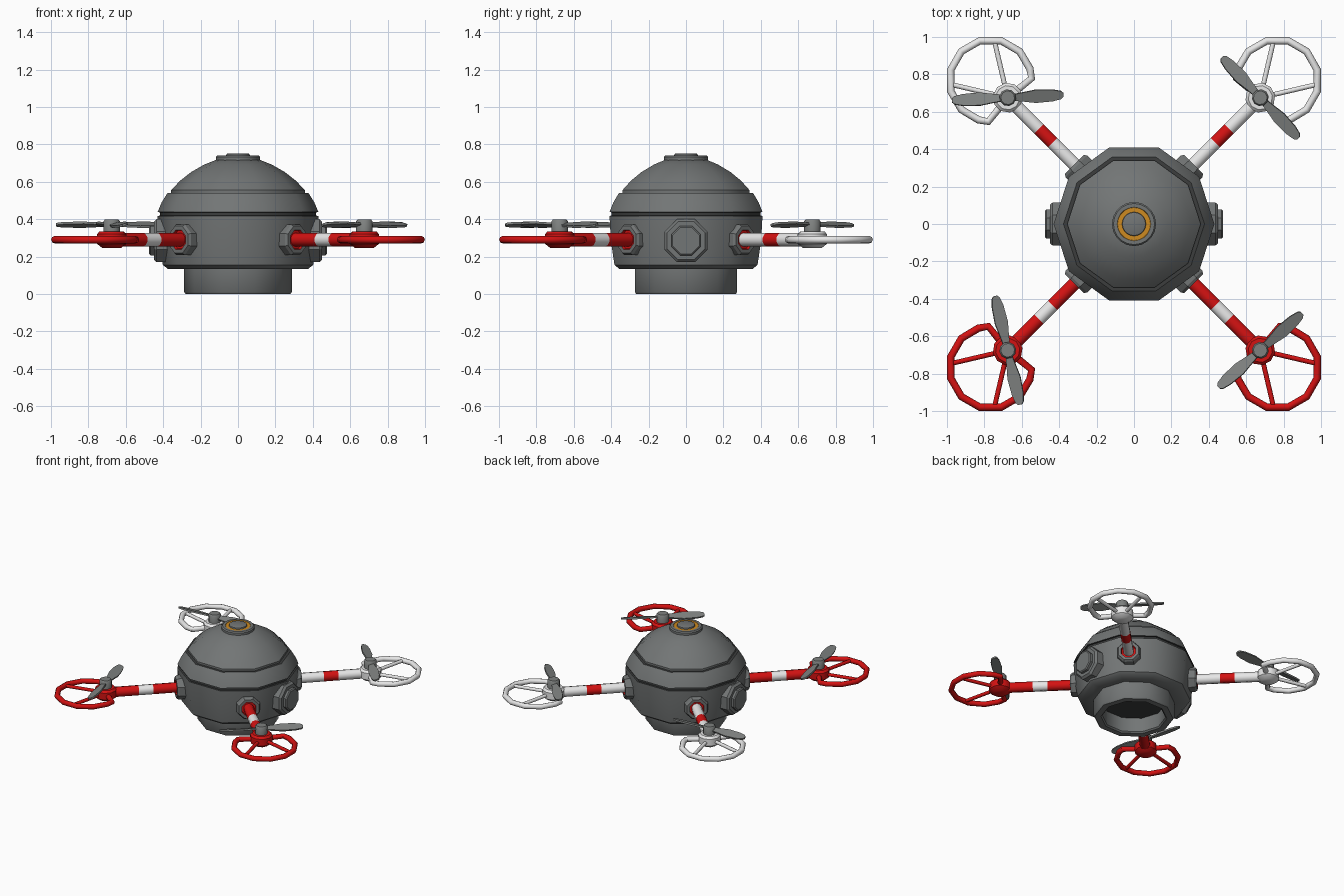
import bpy, bmesh, math
from mathutils import Matrix, Vector

if "Cube" in bpy.data.objects:
    bpy.data.objects.remove(bpy.data.objects["Cube"])


def material(name, rgb):
    m = bpy.data.materials.new(name)
    m.diffuse_color = (*rgb, 1)
    m.use_nodes = True
    m.node_tree.nodes["Principled BSDF"].inputs["Base Color"].default_value = m.diffuse_color
    return m


GRAY = material("body gray", (0.17, 0.18, 0.18))
BLADE = material("blade gray", (0.21, 0.22, 0.215))
DARK = material("dark gray", (0.045, 0.048, 0.048))
RED = material("red", (0.65, 0.006, 0.006))
WHITE = material("white", (0.8, 0.8, 0.8))
ORANGE = material("orange", (0.62, 0.26, 0.015))


def finish(obj, angle):
    bpy.ops.object.select_all(action='DESELECT')
    obj.select_set(True)
    bpy.context.view_layer.objects.active = obj
    if angle:
        bpy.ops.object.shade_smooth_by_angle(angle=math.radians(angle))


def add_mesh(name, bm, mats, matrix=Matrix(), angle=40):
    bmesh.ops.remove_doubles(bm, verts=bm.verts, dist=1e-5)
    bmesh.ops.recalc_face_normals(bm, faces=bm.faces)
    bm.transform(matrix)
    me = bpy.data.meshes.new(name)
    bm.to_mesh(me)
    bm.free()
    for m in mats:
        me.materials.append(m)
    obj = bpy.data.objects.new(name, me)
    bpy.context.collection.objects.link(obj)
    finish(obj, angle)
    return obj


def lathe(name, profile, sides, mats, matrix=Matrix(), paint=None, phase=0, angle=40):
    """Spin (radius, height) points; paint maps a segment number to a material slot."""
    bm = bmesh.new()
    rings = []
    for r, z in profile:
        if r == 0:
            rings.append([bm.verts.new((0, 0, z))] * sides)
        else:
            a = [math.tau * (i + phase) / sides for i in range(sides)]
            rings.append([bm.verts.new((r * math.cos(t), r * math.sin(t), z)) for t in a])
    for k, (lo, hi) in enumerate(zip(rings, rings[1:])):
        for i in range(sides):
            j = (i + 1) % sides
            quad = list(dict.fromkeys((lo[i], lo[j], hi[j], hi[i])))
            bm.faces.new(quad).material_index = (paint or {}).get(k, 0)
    return add_mesh(name, bm, mats, matrix, angle)


def tube(name, points, radius, mat, matrix):
    cu = bpy.data.curves.new(name, 'CURVE')
    cu.dimensions = '3D'
    cu.bevel_depth = radius
    cu.bevel_resolution = 2
    cu.use_fill_caps = True
    sp = cu.splines.new('POLY')
    sp.points.add(len(points) - 1)
    for p, co in zip(sp.points, points):
        p.co = (*(matrix @ Vector(co)), 1)
    cu.materials.append(mat)
    obj = bpy.data.objects.new(name, cu)
    bpy.context.collection.objects.link(obj)
    finish(obj, 0)
    bpy.ops.object.convert(target='MESH')
    finish(bpy.context.object, 50)


def propeller(name, matrix):
    bm = bmesh.new()
    outline = [(0.02, 0.016), (0.09, 0.026), (0.15, 0.036), (0.24, 0.032), (0.285, 0.022), (0.298, 0.01)]
    pts = outline + [(x, -w) for x, w in reversed(outline)]
    for turn in (0, math.pi):
        m = Matrix.Rotation(turn, 4, 'Z') @ Matrix.Rotation(math.radians(18), 4, 'X')
        lo, hi = ([bm.verts.new(m @ Vector((x, y, z))) for x, y in pts] for z in (-0.006, 0.006))
        bm.faces.new(lo)
        bm.faces.new(hi)
        for i in range(len(pts)):
            j = (i + 1) % len(pts)
            bm.faces.new((lo[i], lo[j], hi[j], hi[i]))
    add_mesh(name, bm, [BLADE], matrix, 30)


# Body shell with hollow bottom collar, waist groove and stepped dome
lathe("body", [(0, 0.12), (0.225, 0.12), (0.225, 0.01), (0.235, 0), (0.28, 0), (0.288, 0.01),
               (0.288, 0.134), (0.375, 0.134), (0.402, 0.155), (0.422, 0.28), (0.43, 0.417),
               (0.418, 0.419), (0.418, 0.436), (0.43, 0.438), (0.408, 0.49), (0.377, 0.54),
               (0.357, 0.54), (0.357, 0.555), (0.31, 0.605), (0.25, 0.652), (0.18, 0.692),
               (0.11, 0.72), (0, 0.72)],
      10, [GRAY, DARK], paint={0: 1, 10: 1, 11: 1, 12: 1, 15: 1})

# Top cap with coloured ring
lathe("top_cap", [(0.118, 0.70), (0.118, 0.733), (0.11, 0.741), (0.09, 0.741), (0.088, 0.738),
                  (0.064, 0.738), (0.062, 0.748), (0.055, 0.751), (0, 0.751)],
      20, [GRAY, ORANGE], paint={3: 1, 4: 1})

# Octagonal side hubs
for side, heading in (("right", 0), ("left", math.pi)):
    m = (Matrix.Rotation(heading, 4, 'Z') @ Matrix.Translation((0, 0, 0.285))
         @ Matrix.Rotation(math.pi / 2, 4, 'Y'))
    lathe(side + "_side_hub", [(0.125, 0.36), (0.125, 0.435), (0.11, 0.45), (0.085, 0.45),
                               (0.085, 0.468), (0.077, 0.475), (0, 0.475)],
          8, [GRAY], m, phase=0.5, angle=30)

# Four arms: name, heading, main colour, stripe colour, propeller direction
ARMS = [("front_left", 225, RED, WHITE, -77), ("front_right", 315, RED, WHITE, 41.6),
        ("back_left", 135, WHITE, RED, 3), ("back_right", 45, WHITE, RED, -46.5)]
HUB, RING = 0.955, 1.085
for name, heading, main, stripe, spin in ARMS:
    frame = Matrix.Rotation(math.radians(heading), 4, 'Z') @ Matrix.Translation((0, 0, 0.29))
    along = frame @ Matrix.Rotation(math.pi / 2, 4, 'Y')

    # Socket on the body with a red inner ring
    lathe(name + "_socket", [(0.088, 0.35), (0.088, 0.435), (0.078, 0.45), (0.056, 0.45),
                             (0.052, 0.435), (0, 0.435)],
          8, [GRAY, RED], along, paint={3: 1, 4: 1}, phase=0.5, angle=30)

    # Striped arm
    lathe(name + "_arm", [(0, 0.4), (0.037, 0.4), (0.037, 0.615), (0.037, 0.72), (0.037, HUB), (0, HUB)],
          10, [main, stripe], along, paint={2: 1})

    # Motor housing, shaft and propeller
    at_hub = frame @ Matrix.Translation((HUB, 0, 0))
    lathe(name + "_motor", [(0, -0.045), (0.05, -0.045), (0.08, -0.022), (0.08, 0.03),
                            (0.065, 0.045), (0, 0.045)],
          10, [main], at_hub)
    lathe(name + "_shaft", [(0.045, 0.04), (0.045, 0.098), (0.037, 0.108), (0, 0.108)],
          10, [BLADE], at_hub)
    propeller(name + "_propeller", Matrix.Translation(at_hub @ Vector((0, 0, 0.08)))
              @ Matrix.Rotation(math.radians(spin), 4, 'Z'))

    # Guard ring that bends back into the motor, with two spokes
    def rim(deg, r=0.22):
        a = math.radians(deg)
        return (RING + r * math.cos(a), r * math.sin(a), 0)
    hub = (HUB, 0, 0)
    tube(name + "_guard", [hub] + [rim(d) for d in (-132, -118, -90, -60, -30, 0, 30, 60, 90, 118, 132)] + [hub],
         0.02, main, frame)
    for i, d in enumerate((-50, 50)):
        tube(f"{name}_spoke_{i + 1}", [hub, rim(d)], 0.013, main, frame)
